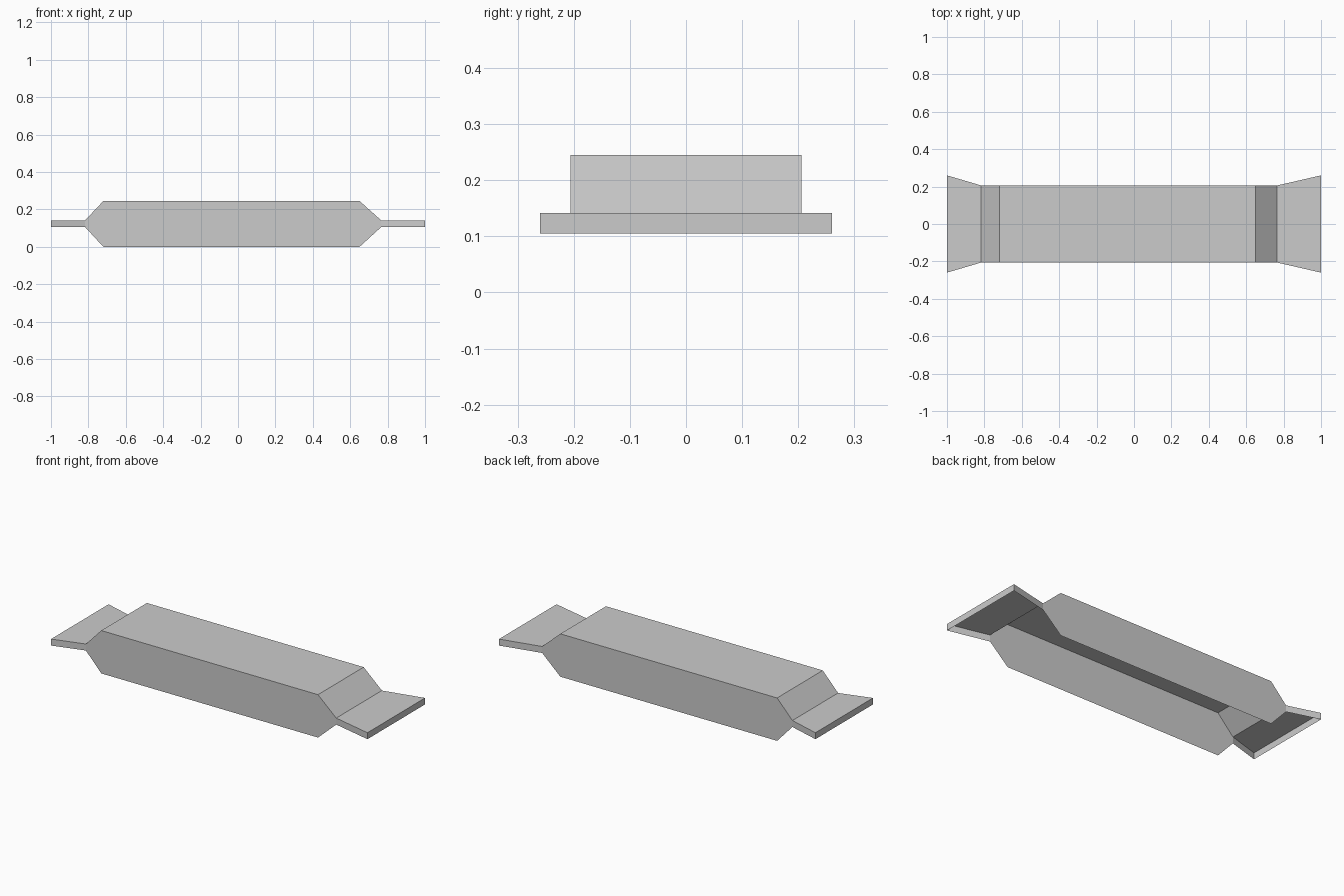
import bpy
import bmesh

cube = bpy.data.objects.get("Cube")
if cube:
    bpy.data.objects.remove(cube, do_unlink=True)

GREY = (0.6, 0.6, 0.6, 1.0)
grey = bpy.data.materials.new("light_grey")
grey.use_nodes = True
grey.diffuse_color = GREY
grey.node_tree.nodes["Principled BSDF"].inputs["Base Color"].default_value = GREY


def open_channel(name, stations, cap_start=False, cap_end=False):
    """Loft a thin, open-bottomed channel through (x, half width, top, bottom) stations."""
    bm = bmesh.new()
    rings = []
    for x, w, top, bottom in stations:
        outline = [(-w, bottom), (-w, top), (w, top), (w, bottom)]
        rings.append([bm.verts.new((x, y, z)) for y, z in outline])
    for a, b in zip(rings, rings[1:]):
        for i in range(3):
            bm.faces.new((a[i], b[i], b[i + 1], a[i + 1]))
    if cap_start:
        bm.faces.new(rings[0])
    if cap_end:
        bm.faces.new(rings[-1][::-1])
    mesh = bpy.data.meshes.new(name)
    bm.to_mesh(mesh)
    bm.free()
    mesh.materials.append(grey)
    obj = bpy.data.objects.new(name, mesh)
    bpy.context.collection.objects.link(obj)
    return obj


BODY_W, LIP_W = 0.206, 0.26
HIGH, LIP_TOP, LIP_BOTTOM = 0.245, 0.142, 0.105
RIGHT_NECK, LEFT_NECK = -0.817, 0.765

# Raised body with sloping ends, open underneath
open_channel("body", [
    (RIGHT_NECK, BODY_W, LIP_TOP, LIP_BOTTOM),
    (-0.72, BODY_W, HIGH, 0),
    (0.65, BODY_W, HIGH, 0),
    (LEFT_NECK, BODY_W, LIP_TOP, LIP_BOTTOM),
])

# Flared end lips, closed only at their outer edges
open_channel("right_lip", [
    (-1, LIP_W, LIP_TOP, LIP_BOTTOM),
    (RIGHT_NECK, BODY_W, LIP_TOP, LIP_BOTTOM),
], cap_start=True)
open_channel("left_lip", [
    (LEFT_NECK, BODY_W, LIP_TOP, LIP_BOTTOM),
    (1, LIP_W, LIP_TOP, LIP_BOTTOM),
], cap_end=True)
